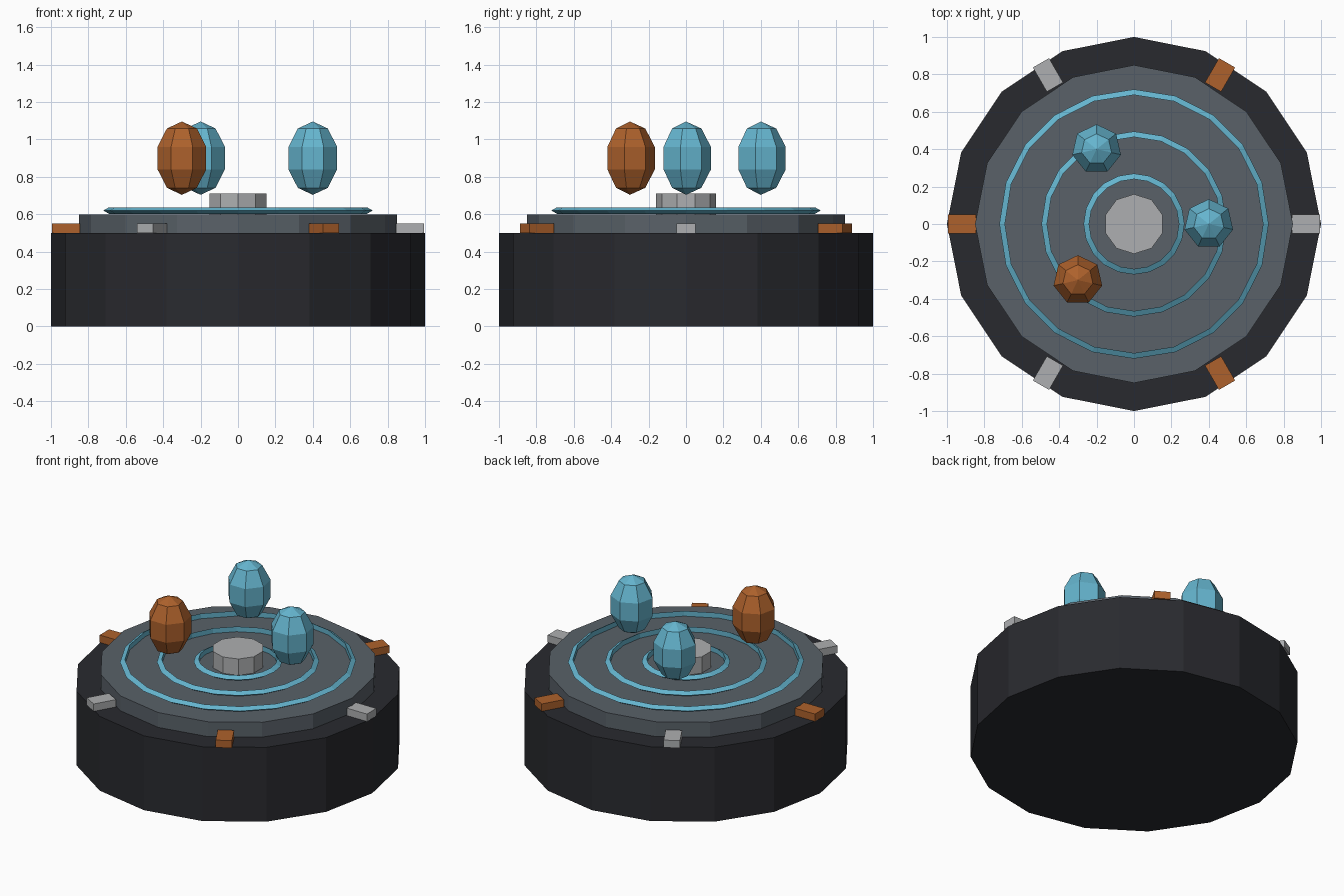
import bpy
import math

if "Cube" in bpy.data.objects:
    bpy.data.objects.remove(bpy.data.objects["Cube"])


def material(name, rgb):
    m = bpy.data.materials.new(name)
    m.diffuse_color = (*rgb, 1.0)
    m.use_nodes = True
    m.node_tree.nodes["Principled BSDF"].inputs["Base Color"].default_value = m.diffuse_color
    return m


DARK = material("dark", (0.022, 0.023, 0.028))
SLATE = material("slate", (0.10, 0.12, 0.14))
CYAN = material("cyan", (0.13, 0.46, 0.62))
ORANGE = material("orange", (0.42, 0.12, 0.025))
SILVER = material("silver", (0.42, 0.43, 0.44))


def finish(name, mat):
    ob = bpy.context.object
    ob.name = name
    ob.data.materials.append(mat)
    return ob


def disc(name, sides, radius, z0, z1, mat):
    bpy.ops.mesh.primitive_cylinder_add(
        vertices=sides, radius=radius, depth=z1 - z0, location=(0, 0, (z0 + z1) / 2))
    return finish(name, mat)


# Stacked body: base drum, upper plate, centre hub
disc("base_drum", 16, 1.0, 0.0, 0.5, DARK)
disc("upper_plate", 16, 0.85, 0.5, 0.6, SLATE)
disc("centre_hub", 10, 0.16, 0.59, 0.71, SILVER)

# Concentric rings with a triangular section
for i, r in enumerate((0.25, 0.475, 0.7)):
    bpy.ops.mesh.primitive_torus_add(
        major_radius=r, minor_radius=0.02, major_segments=20, minor_segments=3,
        location=(0, 0, 0.62))
    finish(f"ring_{i + 1}", CYAN)

# Alternating blocks around the rim
for i in range(6):
    a = i * math.pi / 3
    bpy.ops.mesh.primitive_cube_add(
        size=1, location=(0.92 * math.cos(a), 0.92 * math.sin(a), 0.525),
        rotation=(0, 0, a))
    block = finish(f"rim_block_{i + 1}", ORANGE if i % 2 else SILVER)
    block.scale = (0.15, 0.10, 0.05)

# Floating faceted capsules
for i, (x, y, mat) in enumerate(((0.4, 0.0, CYAN), (-0.2, 0.4, CYAN), (-0.3, -0.3, ORANGE))):
    bpy.ops.mesh.primitive_uv_sphere_add(
        segments=7, ring_count=5, radius=0.14, location=(x, y, 0.9))
    finish(f"floating_capsule_{i + 1}", mat).scale = (1, 1, 1.4)
